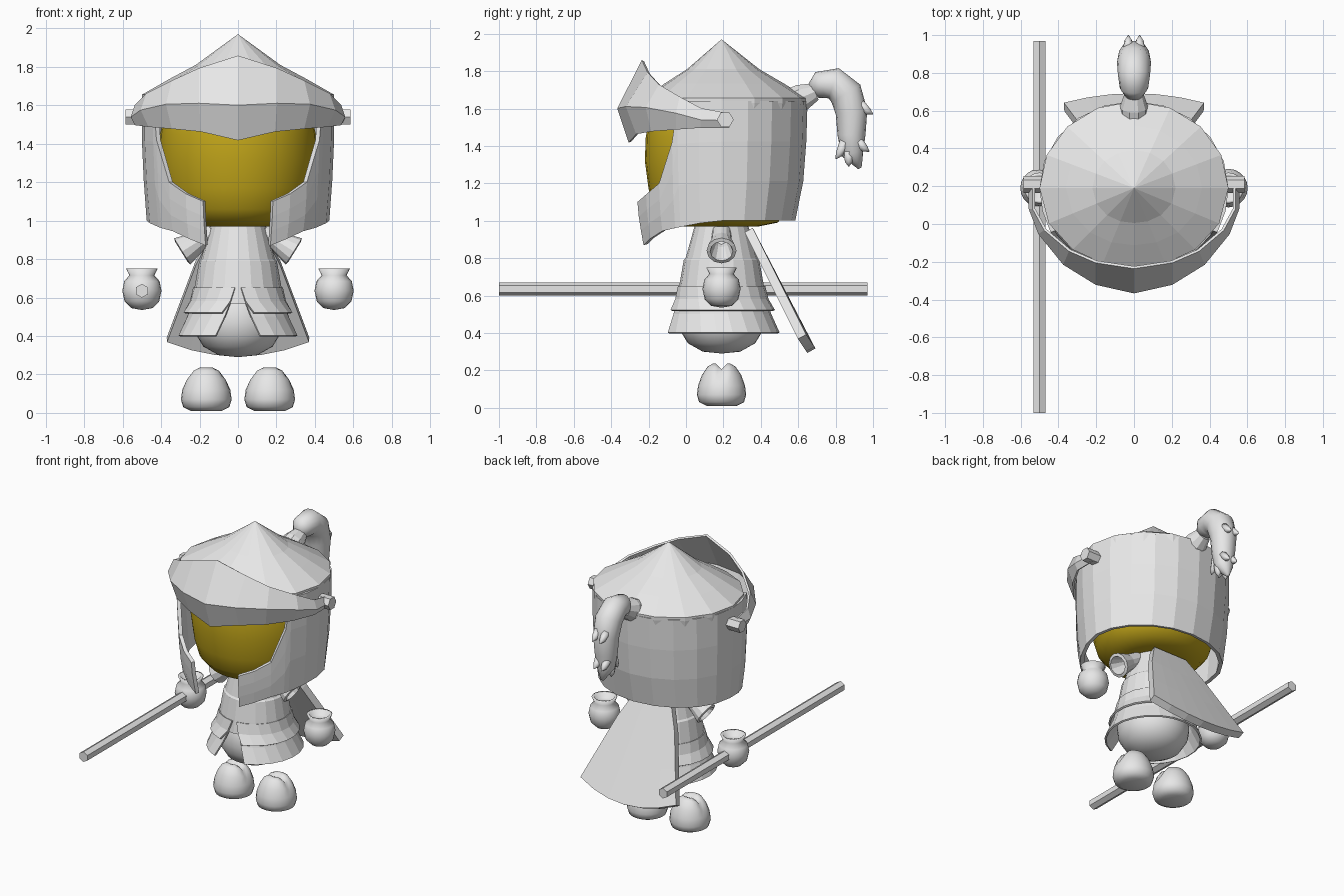
import bpy, bmesh, math
from mathutils import Vector

cube = bpy.data.objects.get("Cube")
if cube:
    bpy.data.objects.remove(cube, do_unlink=True)

CY = 0.19  # depth of the figure's vertical axis


def material(name, color):
    m = bpy.data.materials.new(name)
    m.use_nodes = True
    m.diffuse_color = color
    for node in m.node_tree.nodes:
        if node.type == 'BSDF_PRINCIPLED':
            node.inputs["Base Color"].default_value = color
    return m


GREY = material("light grey", (0.8, 0.8, 0.8, 1))
GOLD = material("gold", (0.54, 0.38, 0.01, 1))


def interp(points, v):
    """Piecewise linear lookup in a short list of (key, value)."""
    if v <= points[0][0]:
        return points[0][1]
    for (a, p), (b, q) in zip(points, points[1:]):
        if v <= b:
            return p + (q - p) * (v - a) / (b - a)
    return points[-1][1]


def loft(name, rings, mat=GREY, closed=True, caps=(False, False), smooth=False,
         thick=0.0, offset=0.0):
    """Skin a list of equally long point rows."""
    bm = bmesh.new()
    rows = [[bm.verts.new(p) for p in ring] for ring in rings]
    n = len(rows[0])
    for lo, hi in zip(rows, rows[1:]):
        for i in range(n if closed else n - 1):
            j = (i + 1) % n
            bm.faces.new((lo[i], lo[j], hi[j], hi[i]))
    for cap, row in zip(caps, (rows[0], rows[-1])):
        if cap:
            bm.faces.new(row)
    bmesh.ops.remove_doubles(bm, verts=bm.verts, dist=0.0005)
    bmesh.ops.recalc_face_normals(bm, faces=bm.faces)
    for f in bm.faces:
        f.smooth = smooth
    mesh = bpy.data.meshes.new(name)
    bm.to_mesh(mesh)
    bm.free()
    mesh.materials.append(mat)
    obj = bpy.data.objects.new(name, mesh)
    bpy.context.scene.collection.objects.link(obj)
    if thick:
        mod = obj.modifiers.new("thickness", 'SOLIDIFY')
        mod.thickness = thick
        mod.offset = offset
    return obj


def lathe(name, profile, seg=16, x=0.0, **kw):
    """Turn (radius, height) pairs about a vertical axis."""
    angles = [math.tau * i / seg for i in range(seg)]
    return loft(name, [[(x + r * math.sin(a), CY - r * math.cos(a), z) for a in angles]
                       for r, z in profile], **kw)


def tube(name, path, radii, seg, ref, **kw):
    """Sweep a round section of changing radius along a path."""
    path, ref, rings = [Vector(p) for p in path], Vector(ref), []
    for i, p in enumerate(path):
        t = (path[min(i + 1, len(path) - 1)] - path[max(i - 1, 0)]).normalized()
        u = (ref - t * ref.dot(t)).normalized()
        w = t.cross(u)
        rings.append([p + radii[i] * (u * math.cos(math.tau * k / seg)
                                      + w * math.sin(math.tau * k / seg)) for k in range(seg)])
    kw.setdefault("caps", (True, True))
    return loft(name, rings, **kw)


# Head
lathe("head", [(0, .97), (.2, .97), (.3, .99), (.36, 1.06), (.39, 1.17), (.41, 1.32),
               (.405, 1.45), (.37, 1.6), (.2, 1.7), (0, 1.72)], seg=32, mat=GOLD, smooth=True)


# Helmet: side and back wall with cheek guards around the face opening
def helmet_point(deg, r, z, front=0.0):
    s, c = math.sin(math.radians(deg)), math.cos(math.radians(deg))
    if c < 0:
        c *= interp([(1.0, .83), (1.2, .89), (1.6, .92)], z)
    else:
        r *= 1 - front * c * c
    return (r * s, CY - r * c, z)


TOP = [(22, 1.1), (34, 1.14), (47, 1.2), (58, 1.42), (62, 1.64)]
BOTTOM = [(22, .87), (47, .945), (78, .99), (90, 1.0)]
WALL = [(.87, .45), (1.0, .475), (1.1, .485), (1.4, .5)]
half = [22, 34, 47, 58, 62, 76, 90, 108, 126, 144, 162, 180]
columns = half + [360 - a for a in reversed(half[:-1])]
rows = []
for t in (0, .33, .66, 1):
    row = []
    for a in columns:
        d = min(a, 360 - a)
        z = interp(BOTTOM, d) * (1 - t) + interp(TOP, d) * t
        row.append(helmet_point(a, interp(WALL, z), z))
    rows.append(row)
loft("helmet_wall", rows, closed=False, thick=0.025, offset=-1)

# Helmet: pointed dome
loft("helmet_dome", [[helmet_point(a * 22.5, r, z, .16) for a in range(16)]
                     for r, z in ((.485, 1.53), (.5, 1.63), (.5, 1.655), (.36, 1.735),
                                  (.22, 1.81), (0, 1.97))])

# Raised visor: lower edge, crease and crest, mirrored across the middle
LOWER = [(0, -.3, 1.42), (.19, -.26, 1.465), (.34, -.18, 1.48), (.46, -.05, 1.49),
         (.53, .08, 1.5), (.53, .23, 1.5)]
CREASE = [(0, -.36, 1.6), (.2, -.315, 1.61), (.37, -.21, 1.605), (.5, -.05, 1.575),
          (.55, .08, 1.54), (.55, .25, 1.535)]
CREST = [(0, -.23, 1.855), (.2, -.2, 1.79), (.34, -.14, 1.725), (.47, -.03, 1.66),
         (.53, .08, 1.6), (.53, .23, 1.57)]
loft("visor", [[(-x, y, z) for x, y, z in reversed(edge[1:])] + edge
               for edge in (LOWER, CREASE, CREST)], closed=False, thick=0.015)

# Plume: socket, tail and loose locks
tube("plume_socket", [(0, .56, 1.63), (0, .62, 1.66), (0, .69, 1.69)], [.08, .075, .05], 10,
     (1, 0, 0))
tube("plume", [(0, .68, 1.69), (0, .72, 1.725), (0, .79, 1.735), (0, .855, 1.68),
               (0, .885, 1.58), (0, .885, 1.46), (0, .89, 1.36), (0, .93, 1.28)],
     [.045, .075, .085, .09, .085, .075, .06, .01], 16, (1, 0, 0), smooth=True)
for y, z, dy, dz in ((.93, 1.62, .07, -.05), (.92, 1.42, .06, -.05),
                     (.85, 1.42, -.05, -.09), (.87, 1.37, 0, -.08)):
    for x in (-.03, .03):
        tube("plume_lock", [(x, y, z), (x, y + dy * .6, z + dz * .7), (x, y + dy, z + dz)],
             [.03, .02, .002], 8, (1, 0, 0), smooth=True)

# Tunic and rounded underside
lathe("tunic", [(0, 1.0), (.135, 1.0), (.15, .95), (.192, .8), (.202, .79), (.225, .66),
                (.24, .57)], seg=20)
lathe("underside", [(.2, .6), (.225, .55), (.23, .47), (.22, .41), (.18, .345), (.1, .3),
                    (0, .29)], seg=32, smooth=True)


# Two skirt tiers, parted at the front
def skirt(name, profile):
    rows = []
    for r, z, gap in profile:
        angles = [math.radians(gap + (360 - 2 * gap) * i / 20) for i in range(21)]
        rows.append([(r * math.sin(a), CY - r * math.cos(a),
                      z) for a in angles])
    loft(name, rows, closed=False, thick=0.012)


skirt("skirt_upper", [(.228, .65, 4), (.245, .58, 9), (.28, .52, 17)])
skirt("skirt_lower", [(.235, .58, 9), (.26, .5, 15), (.305, .4, 22)])

# Cape: flared slab with a rounded hem
FLARE = [(0, .13), (.3, .22), (1, .37)]
rows = []
for t in (0, .3, .65, 1):
    row = []
    for i in range(-3, 4):
        u = i / 3
        bow = 1 - u * u
        row.append((u * interp(FLARE, t), .335 + .285 * t + .05 * t * bow,
                    .95 - .57 * t - .075 * t * bow))
    rows.append(row)
loft("cape", rows, closed=False, thick=0.05)

# Paired parts
for side, s in (("right", -1), ("left", 1)):
    tube(side + "_hinge", [(s * .48, .21, 1.54), (s * .585, .21, 1.54)], [.045, .045], 6,
         (0, 1, 0))
    tube(side + "_sleeve", [(s * .13, CY, .94), (s * .21, CY, .89), (s * .29, CY, .84)],
         [.05, .055, .08], 12, (0, 1, 0), caps=(True, False), thick=0.02, offset=-1)
    lathe(side + "_hand", [(0, .535), (.055, .545), (.09, .58), (.102, .635), (.092, .685),
                           (.065, .715), (.082, .75), (.065, .75), (.05, .72), (0, .72)],
          seg=20, x=s * .5, smooth=True)
    foot = lathe(side + "_foot", [(0, .01), (.08, .01), (.12, .03), (.132, .07), (.125, .12),
                                  (.105, .175), (.075, .22), (.045, .237), (.02, .237),
                                  (0, .235)], seg=24, x=s * .165, smooth=True)
    for v in foot.data.vertices:  # crease across the top
        if v.co.z > .15:
            v.co.z -= .03 * max(0, 1 - abs(v.co.y - CY) / .03)

# Staff held in the right hand
tube("staff", [(-.5, -1, .635), (-.5, .97, .635)], [.036, .036], 6, (0, 0, 1))
